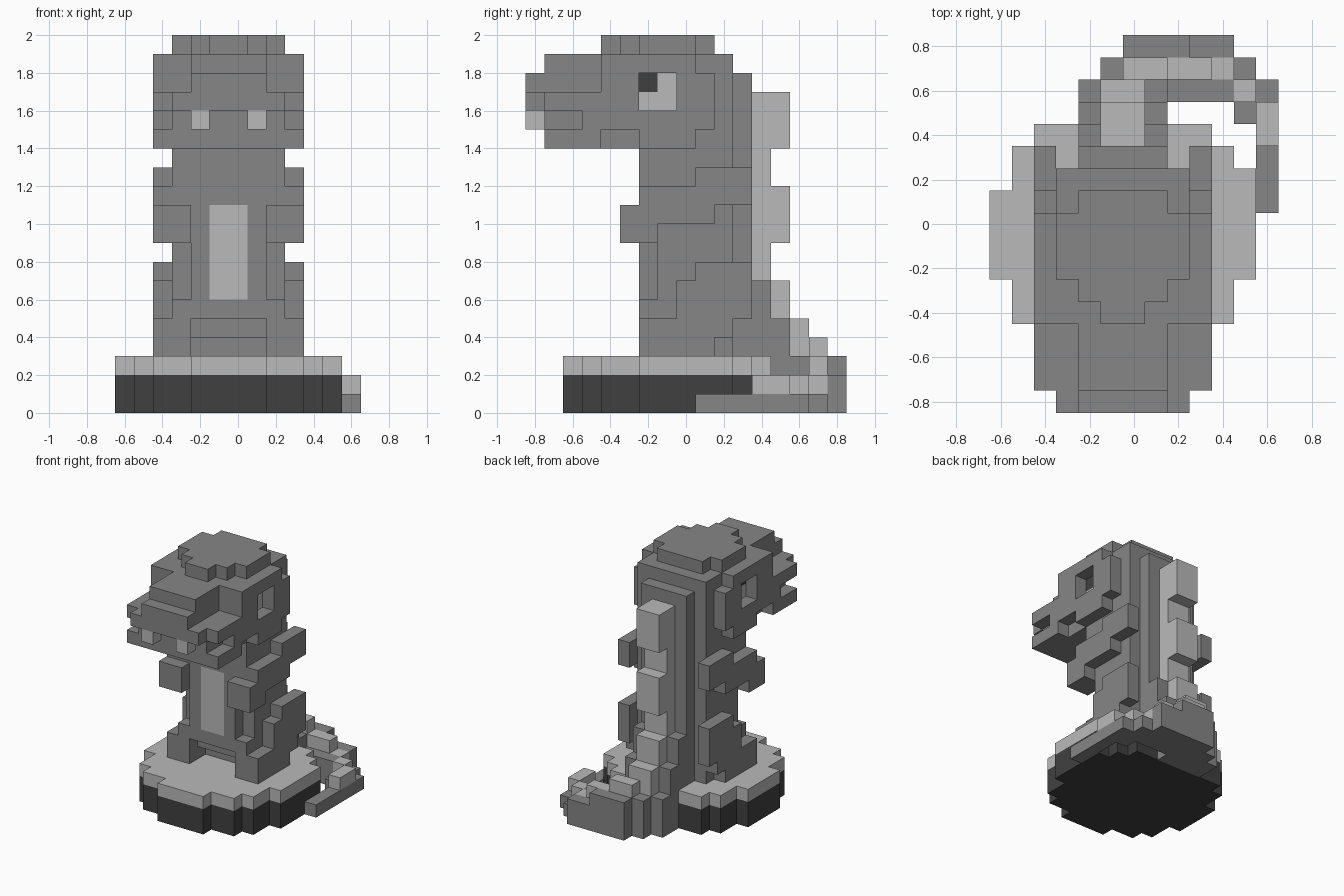
import bpy, bmesh
from mathutils import Vector

if "Cube" in bpy.data.objects:
    bpy.data.objects.remove(bpy.data.objects["Cube"])

S = 0.1                                   # block size
ORIGIN = Vector((-0.05, -0.85, 0.0))      # u is measured from the body centre line
STONE, LIGHT, DARK = 0, 1, 2
cells = {}                                # (u, v, w) -> (part, colour)


def mat(name, g):
    m = bpy.data.materials.new(name)
    m.diffuse_color = (g, g, g, 1)
    m.use_nodes = True
    m.node_tree.nodes["Principled BSDF"].inputs["Base Color"].default_value = m.diffuse_color
    return m


MATS = [mat("mid_grey", 0.238), mat("light_grey", 0.49), mat("dark_grey", 0.051)]


def box(part, u0, u1, v0, v1, w0, w1, col=STONE):
    for u in range(u0, u1):
        for v in range(v0, v1):
            for w in range(w0, w1):
                cells[u, v, w] = (part, col)


def mid(part, half, v0, v1, w0, w1, col=STONE):
    """Box centred on the body line."""
    box(part, -half, half, v0, v1, w0, w1, col)


def pair(part, u0, u1, v0, v1, w0, w1, col=STONE):
    """Box on both sides of the body line."""
    box(part, u0, u1, v0, v1, w0, w1, col)
    box(part, -u1, -u0, v0, v1, w0, w1, col)


# round base, dark with a light top layer
for v, h in enumerate((2, 4, 5, 5, 6, 6, 6, 6, 5, 5, 4, 2), start=2):
    mid("base", h, v, v + 1, 0, 2, DARK)
    mid("base", h, v, v + 1, 2, 3, LIGHT)
box("base", 5, 6, 10, 11, 0, 2, DARK)
box("base", 5, 6, 10, 11, 2, 3, LIGHT)

# body column with rounded corners
mid("body", 2, 8, 12, 3, 4)
mid("body", 2, 7, 12, 4, 5)
mid("body", 3, 6, 11, 5, 6)
mid("body", 3, 9, 11, 3, 5)
mid("body", 2, 6, 7, 6, 11)
mid("body", 3, 7, 11, 6, 14)
mid("body", 3, 6, 7, 11, 14)
mid("body", 2, 11, 12, 3, 18)
mid("body", 1, 6, 7, 6, 11, LIGHT)        # belly patch

# legs: thigh, shin and foot
pair("legs", 3, 4, 9, 12, 5, 8)
pair("legs", 3, 4, 8, 9, 3, 7)
pair("legs", 3, 4, 9, 11, 4, 5)
pair("legs", 3, 4, 8, 10, 3, 4)
pair("legs", 2, 4, 6, 8, 3, 5)

# arms: shoulder, forearm, hand
pair("arms", 3, 4, 9, 12, 11, 13)
pair("arms", 3, 4, 6, 10, 10, 12)
pair("arms", 2, 4, 5, 7, 9, 11)

# head: skull, snout, jaw, crown
mid("head", 4, 4, 10, 15, 18)
mid("head", 4, 4, 9, 17, 19)
mid("head", 4, 6, 9, 14, 15)
mid("head", 3, 6, 11, 14, 19)
mid("head", 2, 11, 12, 14, 18)
mid("head", 4, 1, 4, 16, 17)
mid("head", 4, 3, 4, 15, 16)
mid("head", 2, 1, 4, 17, 19)
mid("head", 3, 0, 1, 16, 17)
mid("head", 2, 0, 1, 17, 18)
mid("head", 3, 1, 6, 14, 16)
mid("head", 4, 1, 4, 14, 15)
mid("head", 3, 6, 9, 19, 20)
mid("head", 2, 5, 10, 19, 20)
mid("head", 1, 4, 5, 19, 20)
pair("teeth", 1, 2, 0, 1, 15, 16, LIGHT)

# sunken eyes with a dark pupil
pair("eyes", 2, 3, 6, 8, 16, 18, LIGHT)
pair("eyes", 2, 3, 6, 7, 17, 18, DARK)
for u in (-4, 3):
    for v in (6, 7):
        for w in (16, 17):
            cells.pop((u, v, w), None)

# tail curling round the base to the right
mid("tail", 2, 12, 13, 3, 7)
mid("tail", 2, 13, 14, 0, 5)
mid("tail", 2, 14, 15, 0, 3)
box("tail", 2, 5, 14, 15, 0, 2)
box("tail", -1, 0, 15, 16, 0, 3)
box("tail", 0, 5, 15, 16, 0, 2)
box("tail", 0, 3, 16, 17, 0, 3)
box("tail", 3, 5, 16, 17, 0, 2)
box("tail", 5, 6, 13, 16, 0, 1)
box("tail", 6, 7, 9, 15, 0, 1)

# light ridge down the back and along the tail
mid("ridge", 1, 12, 13, 3, 17, LIGHT)
for w0, w1 in ((14, 17), (9, 12), (5, 7)):
    mid("ridge", 1, 13, 14, w0, w1, LIGHT)
mid("ridge", 1, 14, 15, 3, 5, LIGHT)
box("ridge", 0, 2, 15, 16, 2, 4, LIGHT)
box("ridge", 2, 4, 15, 16, 2, 3, LIGHT)
box("ridge", 4, 5, 15, 16, 1, 2, LIGHT)
box("ridge", 5, 6, 14, 15, 1, 2, LIGHT)
box("ridge", 6, 7, 12, 14, 1, 2, LIGHT)


def build(part):
    """One object holding the visible block faces of a part."""
    bm = bmesh.new()
    for c, (p, col) in cells.items():
        if p != part:
            continue
        for axis in range(3):
            for s in (-1, 1):
                n = [0, 0, 0]
                n[axis] = s
                if tuple(a + b for a, b in zip(c, n)) in cells:
                    continue
                corners = []
                for a, b in ((0, 0), (1, 0), (1, 1), (0, 1))[::s]:
                    q = list(c)
                    q[axis] += s > 0
                    q[(axis + 1) % 3] += a
                    q[(axis + 2) % 3] += b
                    corners.append(bm.verts.new(ORIGIN + Vector(q) * S))
                bm.faces.new(corners).material_index = col
    bmesh.ops.remove_doubles(bm, verts=bm.verts, dist=0.001)
    me = bpy.data.meshes.new(part)
    bm.to_mesh(me)
    bm.free()
    for m in MATS:
        me.materials.append(m)
    bpy.context.collection.objects.link(bpy.data.objects.new(part, me))


for part in sorted({p for p, _ in cells.values()}):
    build(part)
